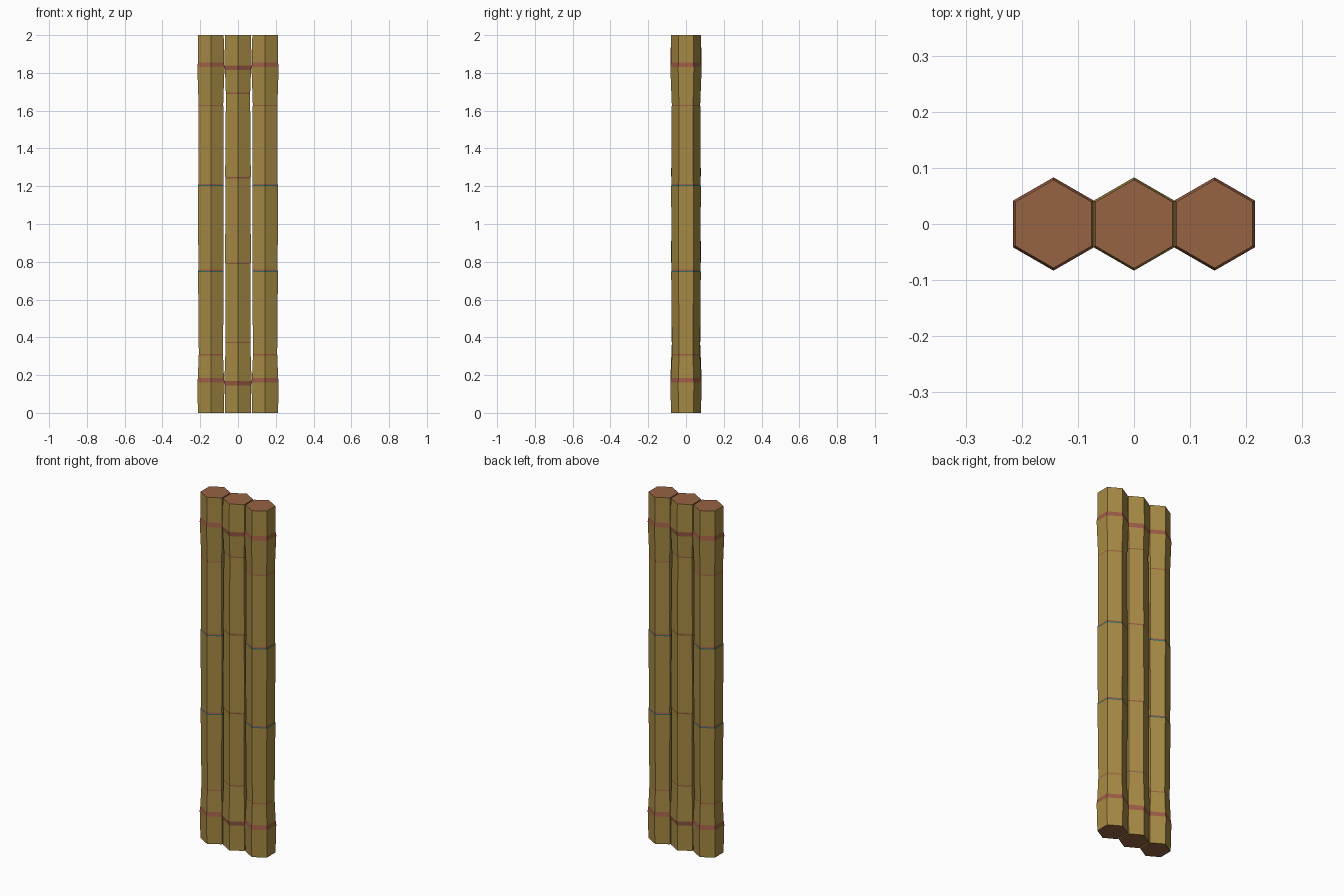
import bpy, bmesh, math

if "Cube" in bpy.data.objects:
    bpy.data.objects.remove(bpy.data.objects["Cube"])

def srgb(r, g, b):
    lin = lambda c: c / 12.92 if c <= 0.04045 else ((c + 0.055) / 1.055) ** 2.4
    return tuple(lin(c / 255) for c in (r, g, b)) + (1,)

def material(name, rgb):
    m = bpy.data.materials.new(name)
    m.diffuse_color = srgb(*rgb)
    m.use_nodes = True
    m.node_tree.nodes["Principled BSDF"].inputs["Base Color"].default_value = m.diffuse_color
    return m

MATS = [material("bamboo olive", (166, 138, 68)),
        material("cut end brown", (150, 99, 68)),
        material("node red brown", (156, 92, 70)),
        material("node teal", (45, 105, 95))]
CANE, END, NODE, TEAL = range(4)

# Cane profile: height, half width across flats, colour of the band above
PROFILE = [
    (0.000, 0.0685, CANE),
    (0.160, 0.0720, NODE), (0.185, 0.0690, CANE),
    (0.305, 0.0645, NODE), (0.311, 0.0640, CANE),
    (0.745, 0.0680, TEAL), (0.751, 0.0675, NODE), (0.758, 0.0665, CANE),
    (1.200, 0.0680, TEAL), (1.206, 0.0675, NODE), (1.213, 0.0665, CANE),
    (1.624, 0.0655, NODE), (1.630, 0.0650, CANE),
    (1.830, 0.0720, NODE), (1.855, 0.0685, CANE),
    (2.000, 0.0680, CANE)]

def cane(name, x, flipped=False):
    """Six sided cane with points facing front and back; flipped hangs upside down."""
    bm = bmesh.new()
    rings = []
    for z, half, _ in PROFILE:
        r = half / math.cos(math.pi / 6)
        rings.append([bm.verts.new((r * math.sin(i * math.pi / 3),
                                    r * math.cos(i * math.pi / 3),
                                    2 - z if flipped else z)) for i in range(6)])
    for (_, _, col), a, b in zip(PROFILE, rings, rings[1:]):
        if flipped and col == TEAL:
            col = CANE
        for i in range(6):
            j = (i + 1) % 6
            bm.faces.new((a[i], a[j], b[j], b[i])).material_index = col
    for ring in (rings[0], rings[-1]):
        bm.faces.new(ring).material_index = END
    bmesh.ops.recalc_face_normals(bm, faces=bm.faces)
    me = bpy.data.meshes.new(name)
    bm.to_mesh(me)
    bm.free()
    for m in MATS:
        me.materials.append(m)
    ob = bpy.data.objects.new(name, me)
    ob.location.x = x
    bpy.context.collection.objects.link(ob)

# Three canes side by side, the middle one upside down
cane("left_cane", -0.1435)
cane("middle_cane", 0, flipped=True)
cane("right_cane", 0.1435)
